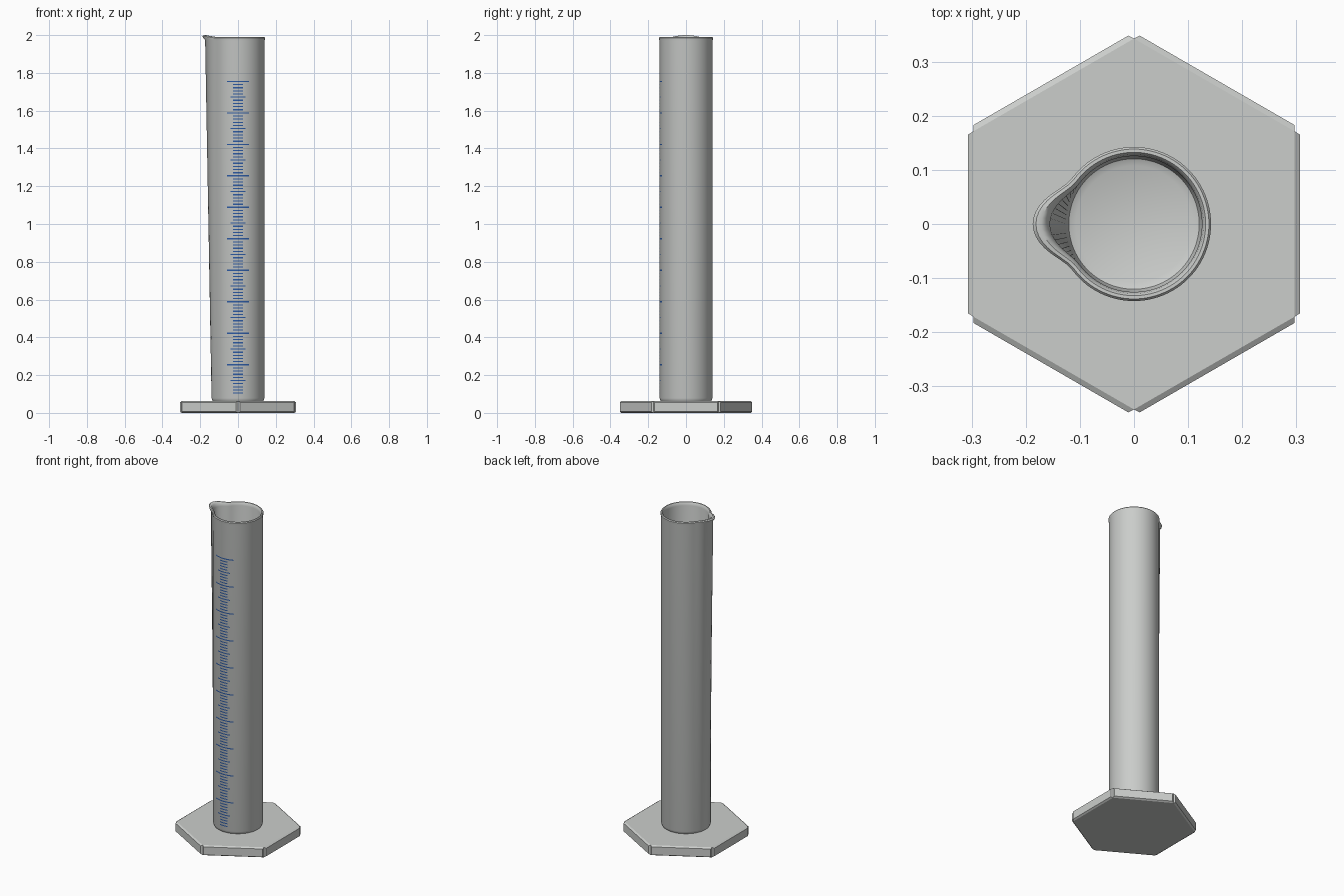
import bpy, bmesh, math

if "Cube" in bpy.data.objects:
    bpy.data.objects.remove(bpy.data.objects["Cube"])

def material(name, rgb):
    m = bpy.data.materials.new(name)
    m.diffuse_color = (*rgb, 1.0)
    m.use_nodes = True
    m.node_tree.nodes["Principled BSDF"].inputs["Base Color"].default_value = m.diffuse_color
    return m

GREY = material("pale_grey_plastic", (0.60, 0.615, 0.60))
BLUE = material("blue_ink", (0.025, 0.10, 0.36))

def finish(name, bm, mat, smooth=None):
    bmesh.ops.recalc_face_normals(bm, faces=bm.faces)
    mesh = bpy.data.meshes.new(name)
    bm.to_mesh(mesh)
    bm.free()
    mesh.materials.append(mat)
    ob = bpy.data.objects.new(name, mesh)
    bpy.context.collection.objects.link(ob)
    if smooth:
        bpy.ops.object.select_all(action='DESELECT')
        ob.select_set(True)
        bpy.context.view_layer.objects.active = ob
        bpy.ops.object.shade_smooth_by_angle(angle=math.radians(smooth))
    return ob

# Hexagonal foot: a prism whose six sides are each raised as a bevelled pad
BASE_TOP = 0.062
bm = bmesh.new()
corner = 0.298 / math.cos(math.pi / 6)
ring = [bm.verts.new((corner * math.sin(i * math.pi / 3),
                      corner * math.cos(i * math.pi / 3), 0)) for i in range(6)]
bottom = bm.faces.new(ring)
ext = bmesh.ops.extrude_face_region(bm, geom=[bottom], use_keep_orig=True)
bmesh.ops.translate(bm, vec=(0, 0, BASE_TOP),
                    verts=[g for g in ext["geom"] if isinstance(g, bmesh.types.BMVert)])
bmesh.ops.recalc_face_normals(bm, faces=bm.faces)
sides = [f for f in bm.faces if abs(f.normal.z) < 0.1]
bmesh.ops.inset_individual(bm, faces=sides, thickness=0.009, depth=0.010)
finish("hexagonal_foot", bm, GREY)

# Tube: rings lofted from foot to rim and back down inside, with a spout at -x
SEG = 96
HALF = math.radians(37)

def bump(a):
    d = abs(math.atan2(math.sin(a - math.pi), math.cos(a - math.pi)))
    return 0.5 * (1 + math.cos(math.pi * d / HALF)) if d < HALF else 0.0

# radius, height, spout reach, spout lift
PROFILE = [
    (0.128, 0.055, 0, 0), (0.136, 0.066, 0, 0), (0.140, 0.078, 0, 0),
    (0.140, 1.968, 0.034, 0.005), (0.1425, 1.978, 0.043, 0.009),
    (0.143, 1.985, 0.045, 0.010), (0.139, 1.990, 0.043, 0.010),
    (0.133, 1.990, 0.039, 0.010), (0.129, 1.985, 0.035, 0.009),
    (0.126, 1.970, 0.030, 0.004), (0.126, 0.100, 0, 0),
    (0.121, 0.084, 0, 0), (0.108, 0.078, 0, 0),
]
bm = bmesh.new()
rings = []
for r, z, reach, lift in PROFILE:
    loop = []
    for i in range(SEG):
        a = 2 * math.pi * i / SEG
        w = bump(a)
        rr = r + reach * w
        loop.append(bm.verts.new((rr * math.cos(a), rr * math.sin(a), z + lift * w)))
    rings.append(loop)
for lo, hi in zip(rings, rings[1:]):
    for i in range(SEG):
        j = (i + 1) % SEG
        bm.faces.new((lo[i], lo[j], hi[j], hi[i]))
bm.faces.new(rings[0])
bm.faces.new(rings[-1])
finish("tube_with_spout", bm, GREY, 40)

# Graduation marks: thin strips wrapped round the front of the tube
def add_tick(bm, z, half_width, height, r=0.1412, steps=8):
    half = math.asin(half_width / r)
    cols = []
    for i in range(steps + 1):
        a = -math.pi / 2 - half + 2 * half * i / steps
        cols.append([bm.verts.new((r * math.cos(a), r * math.sin(a), z + s * height / 2))
                     for s in (-1, 1)])
    for (a0, a1), (b0, b1) in zip(cols, cols[1:]):
        bm.faces.new((a0, b0, b1, a1))

groups = {"ten_marks": (0.059, 0.0065), "five_marks": (0.041, 0.006), "unit_marks": (0.026, 0.006)}
meshes = {k: bmesh.new() for k in groups}
for n in range(1, 101):
    key = "ten_marks" if n % 10 == 0 else "five_marks" if n % 5 == 0 else "unit_marks"
    add_tick(meshes[key], 0.088 + n * 0.01667, *groups[key])
for key, tick_bm in meshes.items():
    finish(key, tick_bm, BLUE, 40)
